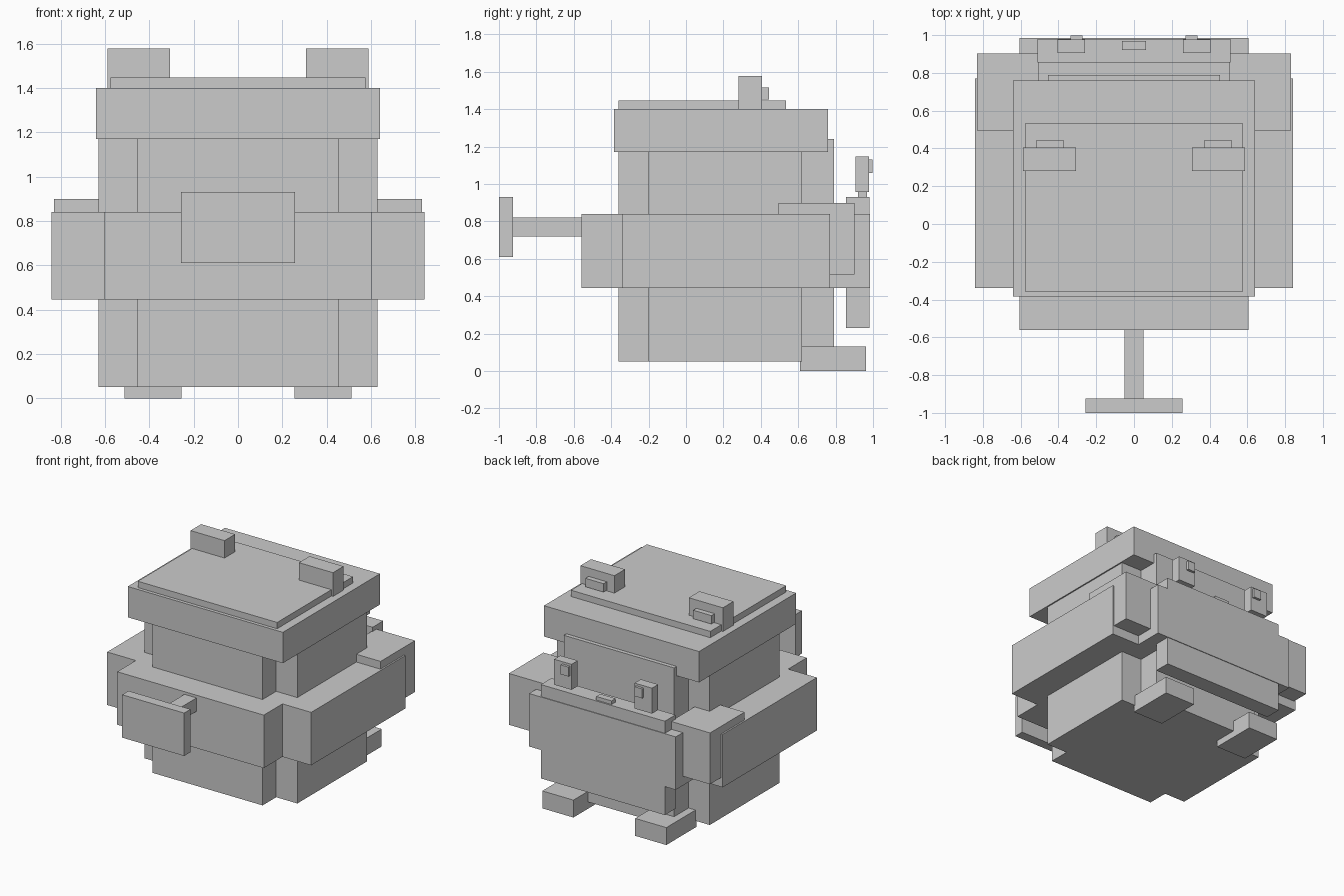
import bpy
import bmesh
from mathutils import Vector

cube = bpy.data.objects.get("Cube")
if cube:
    bpy.data.objects.remove(cube, do_unlink=True)

GREY = (0.6, 0.6, 0.6, 1.0)
grey = bpy.data.materials.new("plain grey")
grey.use_nodes = True
grey.diffuse_color = GREY
grey.node_tree.nodes["Principled BSDF"].inputs["Base Color"].default_value = GREY


def box(name, x, y, z):
    """Add a flat-shaded box from its (min, max) range on each axis."""
    low, high = (Vector(c) for c in zip(x, y, z))
    mesh = bpy.data.meshes.new(name)
    bm = bmesh.new()
    bmesh.ops.create_cube(bm, size=1)
    bmesh.ops.scale(bm, vec=high - low, verts=bm.verts)
    bm.to_mesh(mesh)
    bm.free()
    mesh.materials.append(grey)
    obj = bpy.data.objects.new(name, mesh)
    obj.location = (low + high) / 2
    bpy.context.collection.objects.link(obj)
    return obj


def centred(name, half_width, y, z):
    return box(name, (-half_width, half_width), y, z)


def pair(name, x, y, z):
    """Add a box on the left (+x) and its mirror on the right."""
    box("left_" + name, x, y, z)
    box("right_" + name, (-x[1], -x[0]), y, z)


# Body: two crossing blocks with notched corners
centred("body_wide", 0.63, (-0.20, 0.62), (0.05, 1.20))
centred("body_deep", 0.455, (-0.36, 0.79), (0.05, 1.24))

# Belt: two crossing blocks around the body
centred("belt_wide", 0.842, (-0.34, 0.77), (0.445, 0.84))
centred("belt_deep", 0.605, (-0.56, 0.985), (0.445, 0.84))

# Head slab and its raised top
centred("head_slab", 0.64, (-0.385, 0.76), (1.17, 1.40))
centred("head_top", 0.575, (-0.36, 0.535), (1.40, 1.447))

# Ears with small inner plates
pair("ear", (0.307, 0.588), (0.28, 0.405), (1.40, 1.577))
pair("inner_ear", (0.37, 0.52), (0.405, 0.443), (1.452, 1.515))

# Muzzle, nose and eyes
centred("muzzle", 0.512, (0.855, 0.98), (0.23, 0.93))
centred("nose", 0.063, (0.92, 0.968), (0.93, 0.957))
pair("eye", (0.26, 0.404), (0.905, 0.978), (0.957, 1.147))
pair("pupil", (0.272, 0.336), (0.978, 0.997), (1.06, 1.13))

# Arms and feet
pair("arm", (0.505, 0.83), (0.495, 0.902), (0.515, 0.898))
pair("foot", (0.255, 0.512), (0.61, 0.963), (0.0, 0.13))

# Tail: stem and end plate
centred("tail_stem", 0.05, (-0.93, -0.55), (0.72, 0.82))
centred("tail_plate", 0.256, (-1.0, -0.925), (0.61, 0.93))
